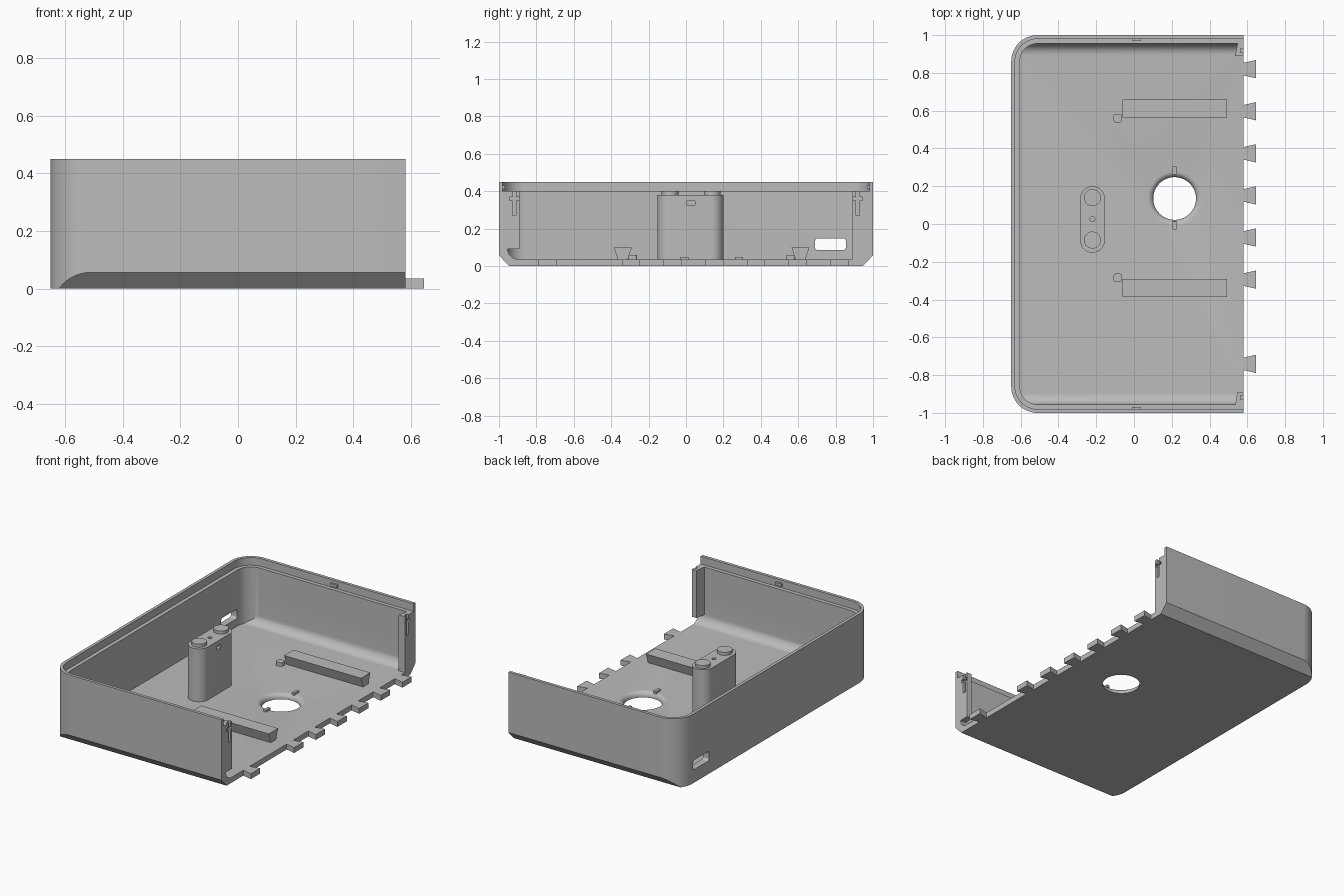
import bpy, bmesh
from math import sin, cos, pi, radians
from mathutils import Vector

cube = bpy.data.objects.get("Cube")
if cube:
    bpy.data.objects.remove(cube, do_unlink=True)

grey = bpy.data.materials.new("plain_grey")
grey.use_nodes = True
GREY = (0.5, 0.5, 0.5, 1)
grey.diffuse_color = GREY
grey.node_tree.nodes["Principled BSDF"].inputs["Base Color"].default_value = GREY


def arc(cx, cy, r, start, end, n=12):
    """Points along an arc, angles in degrees."""
    steps = [radians(start + (end - start) * i / n) for i in range(n + 1)]
    return [(cx + r * cos(a), cy + r * sin(a)) for a in steps]


def rounded(x0, x1, y0, y1, r, n=8):
    """Rounded rectangle outline."""
    return (arc(x1 - r, y0 + r, r, -90, 0, n) + arc(x1 - r, y1 - r, r, 0, 90, n)
            + arc(x0 + r, y1 - r, r, 90, 180, n) + arc(x0 + r, y0 + r, r, 180, 270, n))


def finish(name, bm):
    bmesh.ops.remove_doubles(bm, verts=bm.verts, dist=1e-5)
    bmesh.ops.recalc_face_normals(bm, faces=bm.faces)
    mesh = bpy.data.meshes.new(name)
    bm.to_mesh(mesh)
    bm.free()
    mesh.materials.append(grey)
    ob = bpy.data.objects.new(name, mesh)
    bpy.context.collection.objects.link(ob)
    return ob


def prism(name, outline, lo, hi, axis="z"):
    """Extrude an outline: (x, y) along z, or (y, z) along x."""
    bm = bmesh.new()
    place = (lambda p: (p[0], p[1], lo)) if axis == "z" else (lambda p: (lo, p[0], p[1]))
    face = bm.faces.new([bm.verts.new(place(p)) for p in outline])
    out = bmesh.ops.extrude_face_region(bm, geom=[face])
    move = Vector((0, 0, hi - lo)) if axis == "z" else Vector((hi - lo, 0, 0))
    bmesh.ops.translate(bm, vec=move, verts=[v for v in out["geom"] if isinstance(v, bmesh.types.BMVert)])
    return finish(name, bm)


def box(name, x0, x1, y0, y1, z0, z1):
    return prism(name, [(x0, y0), (x1, y0), (x1, y1), (x0, y1)], z0, z1)


def lathe(name, profile, x, y, n=64):
    """Spin an (r, z) profile about a vertical axis."""
    bm = bmesh.new()
    verts = [bm.verts.new((x + r, y, z)) for r, z in profile]
    edges = [bm.edges.new(pair) for pair in zip(verts, verts[1:])]
    bmesh.ops.spin(bm, geom=verts + edges, cent=(x, y, 0), axis=(0, 0, 1), angle=2 * pi, steps=n)
    return finish(name, bm)


def combine(ob, tool, operation="DIFFERENCE"):
    mod = ob.modifiers.new("cut", "BOOLEAN")
    mod.operation, mod.solver, mod.object = operation, "EXACT", tool
    bpy.context.view_layer.objects.active = ob
    bpy.ops.object.modifier_apply(modifier=mod.name)
    bpy.data.objects.remove(tool, do_unlink=True)


def plan(x0, x1, half, r):
    """Plan outline with two round corners on the closed end."""
    return ([(x1, -half), (x1, half)] + arc(x0 + r, half - r, r, 90, 180, 16)
            + arc(x0 + r, r - half, r, 180, 270, 16))


FLOOR, TOP, LEDGE, END = 0.035, 0.45, 0.40, 0.58
WALL = 0.955

# Shell: rounded plan with chamfered lower long edges
shell = prism("shell", plan(-0.65, END, 1.0, 0.14), 0, TOP)
section = [(-0.945, 0), (0.945, 0), (1, 0.057), (1.1, 0.057), (1.1, 0.6), (-1.1, 0.6), (-1.1, 0.057), (-1, 0.057)]
section = [(y, z - 0.0 if z else -0.0) for y, z in section]
combine(shell, prism("chamfer", section, -0.8, 0.8, "x"), "INTERSECT")

# Cavity: filleted floor along the long walls, open at one end
cavity = prism("cavity", plan(-0.605, 0.7, WALL, 0.095), 0, 0.6)
bowl = (arc(-WALL + 0.06, FLOOR + 0.06, 0.06, 180, 270) + arc(WALL - 0.06, FLOOR + 0.06, 0.06, 270, 360)
        + [(WALL, 0.2), (1.1, 0.2), (1.1, 0.7), (-1.1, 0.7), (-1.1, 0.2), (-WALL, 0.2)])
combine(cavity, prism("bowl", bowl, -0.8, 0.8, "x"), "INTERSECT")
combine(shell, cavity)

# Lip step around the rim
combine(shell, prism("lip_step", plan(-0.63, 0.7, 0.98, 0.12), LEDGE, 0.6))

# Socket opening in the end wall
combine(shell, prism("socket", rounded(0.69, 0.855, 0.085, 0.147, 0.015), -0.7, -0.55, "x"))

# Floor opening with a rounded upper edge
HX, HY, HR = 0.215, 0.135, 0.113
curve = [(HR + 0.03 * (1 - cos(a)), FLOOR - 0.03 + 0.03 * sin(a)) for a in [i * pi / 16 for i in range(9)]]
combine(shell, lathe("opening", [(0, -0.05), (HR, -0.05)] + curve + [(HR + 0.03, 0.1), (0, 0.1)], HX, HY))
parts = [shell]

# Locating tabs beside the opening
for i, y in enumerate((0.283, -0.008)):
    parts.append(box(f"opening_tab_{i + 1}", HX - 0.01, HX + 0.01, y - 0.022, y + 0.022, 0.03, 0.047))

# Dovetail teeth along the open edge, one left out
for i in range(8):
    if i == 6:
        continue
    y = 0.82 - i * 0.2229
    parts.append(prism(f"tooth_{i + 1}", [(END - 0.01, y - 0.031), (0.645, y - 0.048),
                                         (0.645, y + 0.048), (END - 0.01, y + 0.031)], 0, FLOOR))

# Dovetail rails and their end stops
for side, y, stop in (("back", 0.612, 0.56), ("front", -0.338, -0.285)):
    profile = [(y - 0.025, 0.03), (y + 0.025, 0.03), (y + 0.048, 0.1), (y - 0.048, 0.1)]
    parts.append(prism(side + "_rail", profile, -0.062, 0.492, "x"))
    parts.append(prism(side + "_rail_stop", rounded(-0.108, -0.063, stop - 0.022, stop + 0.022, 0.01, 4), 0.03, 0.06))

# Central pillar with screw hole, nut slot and two studs
CX, CY = -0.22, 0.025
pillar = prism("pillar", rounded(-0.285, -0.155, -0.152, 0.2, 0.0649, 14), 0.03, 0.38)
combine(pillar, lathe("screw_hole", [(0, 0.28), (0.013, 0.28), (0.013, 0.5), (0, 0.5)], CX, CY, 20))
combine(pillar, box("nut_slot", CX - 0.02, -0.1, CY - 0.022, CY + 0.022, 0.325, 0.347))
parts.append(pillar)
for i, y in enumerate((0.14, -0.085)):
    parts.append(lathe(f"stud_{i + 1}", [(0, 0.37), (0.045, 0.37), (0.045, LEDGE), (0, LEDGE)], CX, y, 40))

# End posts with screw channels and nut slots
for side, s, near, far, base in (("back", 1, 0.535, 0.55, 0.03), ("front", -1, 0.547, 0.535, 0.09)):
    post = prism(side + "_post", [(near, s * 0.89), (far, s * 0.965), (END, s * 0.965), (END, s * 0.89)], base, LEDGE)
    y = s * 0.918
    combine(post, box("channel", 0.565, 0.7, y - 0.01, y + 0.01, 0.27, 0.5))
    combine(post, box("nut_slot", 0.56, 0.7, y - 0.027, y + 0.027, 0.35, 0.37))
    parts.append(post)
    # Snap bump on the inside of the lip
    y0, y1 = sorted((s * 0.968, s * 0.985))
    parts.append(box(side + "_snap", -0.01, 0.036, y0, y1, 0.412, 0.43))

# Smooth the curves and keep edges crisp
bpy.ops.object.select_all(action="DESELECT")
for ob in parts:
    ob.select_set(True)
bpy.context.view_layer.objects.active = shell
bpy.ops.object.shade_smooth_by_angle(angle=radians(25))
